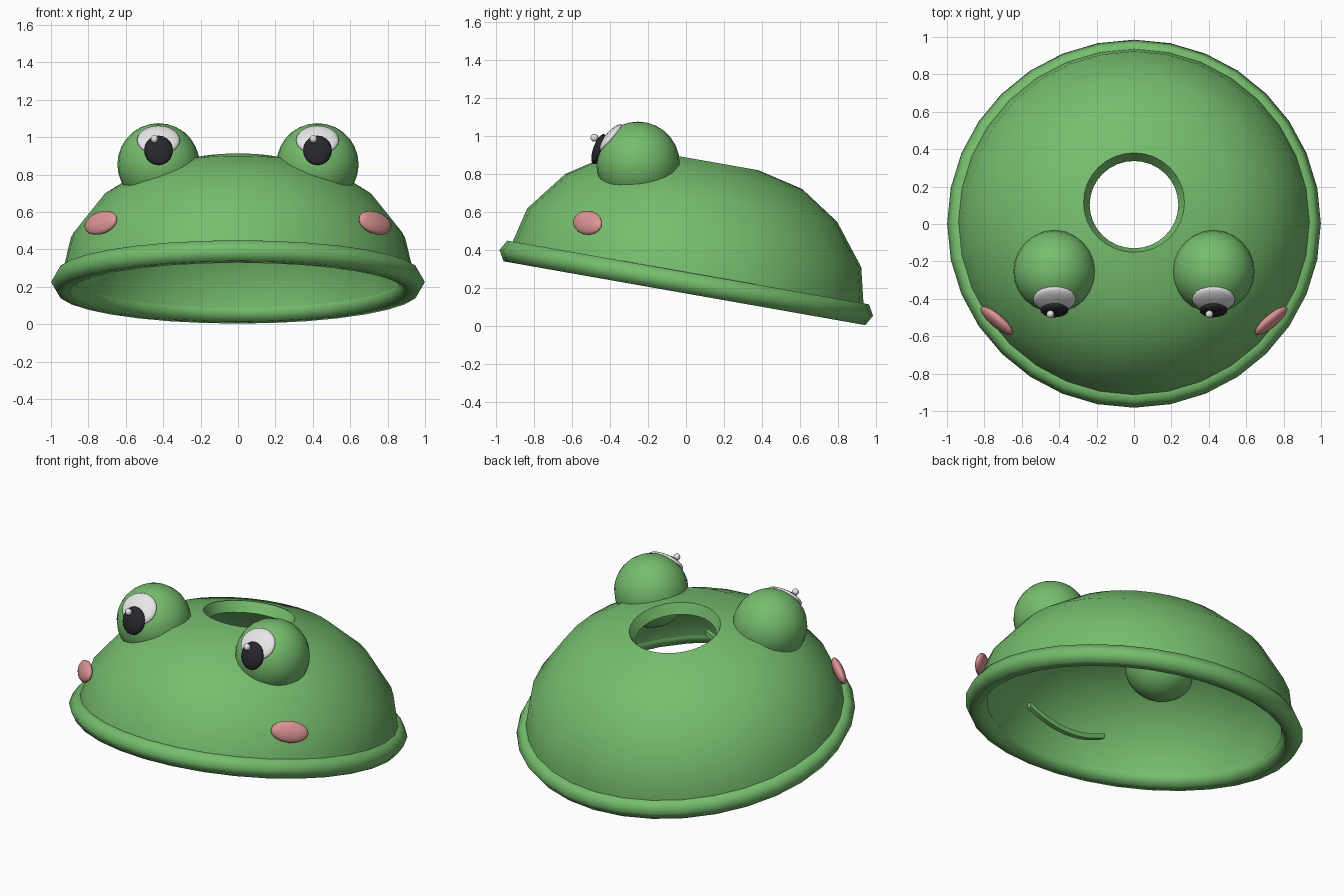
import bpy, bmesh, math
from mathutils import Matrix, Vector

if "Cube" in bpy.data.objects:
    bpy.data.objects.remove(bpy.data.objects["Cube"])

# Local frame of the hat, tipped back ten degrees
TILT = Matrix.Translation((0, -0.008, 0.172)) @ Matrix.Rotation(math.radians(-10), 4, 'X')


def material(name, rgb):
    m = bpy.data.materials.new(name)
    m.diffuse_color = (*rgb, 1)
    m.use_nodes = True
    m.node_tree.nodes["Principled BSDF"].inputs["Base Color"].default_value = m.diffuse_color
    return m


GREEN = material("leaf_green", (0.18, 0.51, 0.153))
PINK = material("blush_pink", (0.73, 0.30, 0.30))
WHITE = material("eye_white", (0.80, 0.80, 0.80))
BLACK = material("pupil_black", (0.02, 0.02, 0.026))


def finish(name, bm, mat, angle):
    bmesh.ops.recalc_face_normals(bm, faces=bm.faces[:])
    me = bpy.data.meshes.new(name)
    bm.to_mesh(me)
    bm.free()
    me.materials.append(mat)
    ob = bpy.data.objects.new(name, me)
    bpy.context.collection.objects.link(ob)
    bpy.ops.object.select_all(action='DESELECT')
    ob.select_set(True)
    bpy.context.view_layer.objects.active = ob
    bpy.ops.object.shade_smooth_by_angle(angle=math.radians(angle))
    return ob


def revolve(name, profile, mat, angle, segs=32):
    """Turn a closed (radius, height) profile around the hat axis."""
    bm = bmesh.new()
    rings = []
    for i in range(segs):
        a = math.tau * i / segs
        rings.append([bm.verts.new(TILT @ Vector((r * math.cos(a), r * math.sin(a), h)))
                      for r, h in profile])
    n = len(profile)
    for i in range(segs):
        p, q = rings[i], rings[(i + 1) % segs]
        for j in range(n):
            k = (j + 1) % n
            bm.faces.new((p[j], q[j], q[k], p[k]))
    return finish(name, bm, mat, angle)


def ellipsoid(name, centre, radii, mat, axes=None, u=20, v=12):
    """Ellipsoid whose third radius lies along the third axis."""
    bm = bmesh.new()
    bmesh.ops.create_uvsphere(bm, u_segments=u, v_segments=v, radius=1)
    rot = Matrix(axes).transposed().to_4x4() if axes else Matrix.Identity(4)
    bm.transform(Matrix.Translation(centre) @ rot @ Matrix.Diagonal((*radii, 1)))
    return finish(name, bm, mat, 60)


def facing(pitch):
    """Axes for a disc looking forward and up by the given pitch."""
    c, s = math.cos(math.radians(pitch)), math.sin(math.radians(pitch))
    return (Vector((1, 0, 0)), Vector((0, s, c)), Vector((0, -c, s)))


# Hollow dome with an open crown
outer = [(0.945, 0.055), (0.938, 0.11), (0.893, 0.296), (0.726, 0.51),
         (0.515, 0.648), (0.27, 0.705)]
inner = [(0.237, 0.642), (0.487, 0.588), (0.68, 0.466), (0.834, 0.275),
         (0.876, 0.11), (0.88, 0.055)]
revolve("dome", outer + inner, GREEN, 32)

# Six-sided rim ring
rim = [(0.935 + 0.064 * math.cos(k * math.pi / 3),
        0.055 + 0.064 * math.sin(k * math.pi / 3)) for k in range(6)]
revolve("rim", rim, GREEN, 65)

for side, sx in (("left", -1), ("right", 1)):
    ball = Vector((sx * 0.425, -0.253, 0.855))
    # Eye bulge, white patch, pupil and glint
    ellipsoid(side + "_eye_bulge", ball, (0.22, 0.22, 0.22), GREEN, u=24, v=14)
    ax = facing(41)
    ellipsoid(side + "_eye_white", ball + ax[2] * 0.197, (0.115, 0.1, 0.03), WHITE, ax)
    ax = facing(20)
    ellipsoid(side + "_pupil", ball + ax[2] * 0.219, (0.076, 0.084, 0.03), BLACK, ax)
    ellipsoid(side + "_glint", (sx * 0.425 - 0.022, -0.482, 0.99),
              (0.021, 0.021, 0.021), WHITE, u=10, v=6)
    # Blush cheek lying on the dome
    t = Vector((sx * 0.765, 0.634, -0.17)).normalized()
    n = Vector((sx * 0.6, -0.7, 0.3))
    n = (n - t * n.dot(t)).normalized()
    ellipsoid(side + "_cheek", (sx * 0.733, -0.518, 0.542),
              (0.113, 0.065, 0.03), PINK, (t, n.cross(t), n), u=16, v=10)

# Thin smile bar tucked inside the shell
bm = bmesh.new()
rows = []
for i in range(13):
    k = i / 6 - 1
    x, z = 0.285 * k, 0.41 + 0.07 * k * k
    rows.append([bm.verts.new((x, -0.62 + dy, z + dz))
                 for dy, dz in ((-0.015, -0.016), (0.015, -0.016), (0.015, 0.016), (-0.015, 0.016))])
for p, q in zip(rows, rows[1:]):
    for j in range(4):
        k = (j + 1) % 4
        bm.faces.new((p[j], q[j], q[k], p[k]))
bm.faces.new(rows[0])
bm.faces.new(rows[-1])
finish("smile_bar", bm, GREEN, 30)
